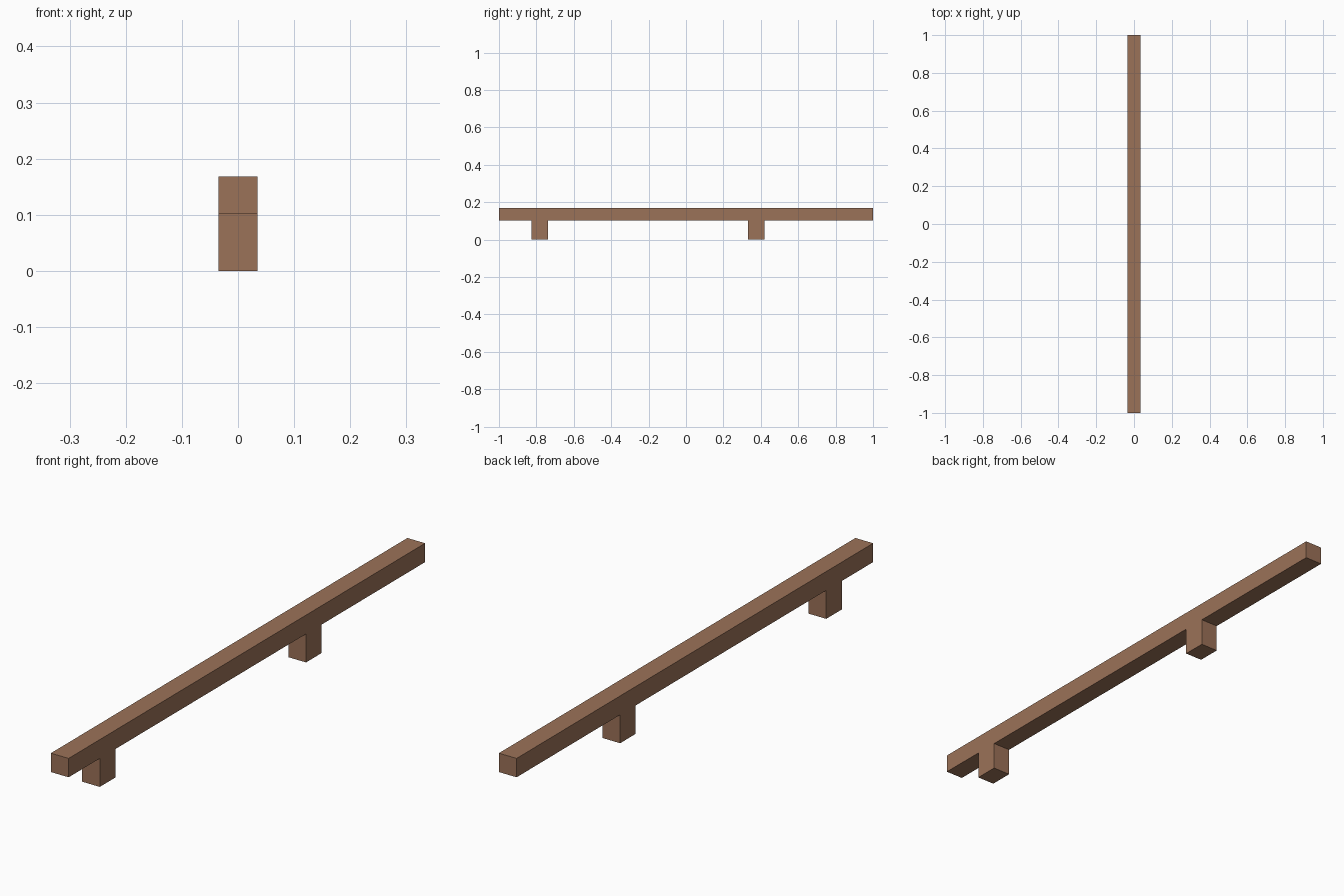
import bpy, bmesh

if "Cube" in bpy.data.objects:
    bpy.data.objects.remove(bpy.data.objects["Cube"])

HALF_W = 0.0348            # half thickness in x
Z_UNDER, Z_TOP = 0.101, 0.168
LEGS = [(-0.825, -0.737), (0.332, 0.419)]   # y range of each foot

wood = bpy.data.materials.new("brown wood")
wood.diffuse_color = (0.33, 0.168, 0.098, 1)
wood.use_nodes = True
wood.node_tree.nodes["Principled BSDF"].inputs["Base Color"].default_value = wood.diffuse_color

# Side profile (y, z): rail with two feet hanging below it
profile = [(-1, Z_TOP), (-1, Z_UNDER)]
for y0, y1 in LEGS:
    profile += [(y0, Z_UNDER), (y0, 0), (y1, 0), (y1, Z_UNDER)]
profile += [(1, Z_UNDER), (1, Z_TOP)]

# Extrude the profile across x
bm = bmesh.new()
face = bm.faces.new([bm.verts.new((-HALF_W, y, z)) for y, z in profile])
ext = bmesh.ops.extrude_face_region(bm, geom=[face], use_keep_orig=True)
verts = [g for g in ext["geom"] if isinstance(g, bmesh.types.BMVert)]
bmesh.ops.translate(bm, verts=verts, vec=(2 * HALF_W, 0, 0))
bmesh.ops.recalc_face_normals(bm, faces=bm.faces)

mesh = bpy.data.meshes.new("rail_with_feet")
bm.to_mesh(mesh)
bm.free()
mesh.materials.append(wood)
rail = bpy.data.objects.new("rail_with_feet", mesh)
bpy.context.collection.objects.link(rail)
